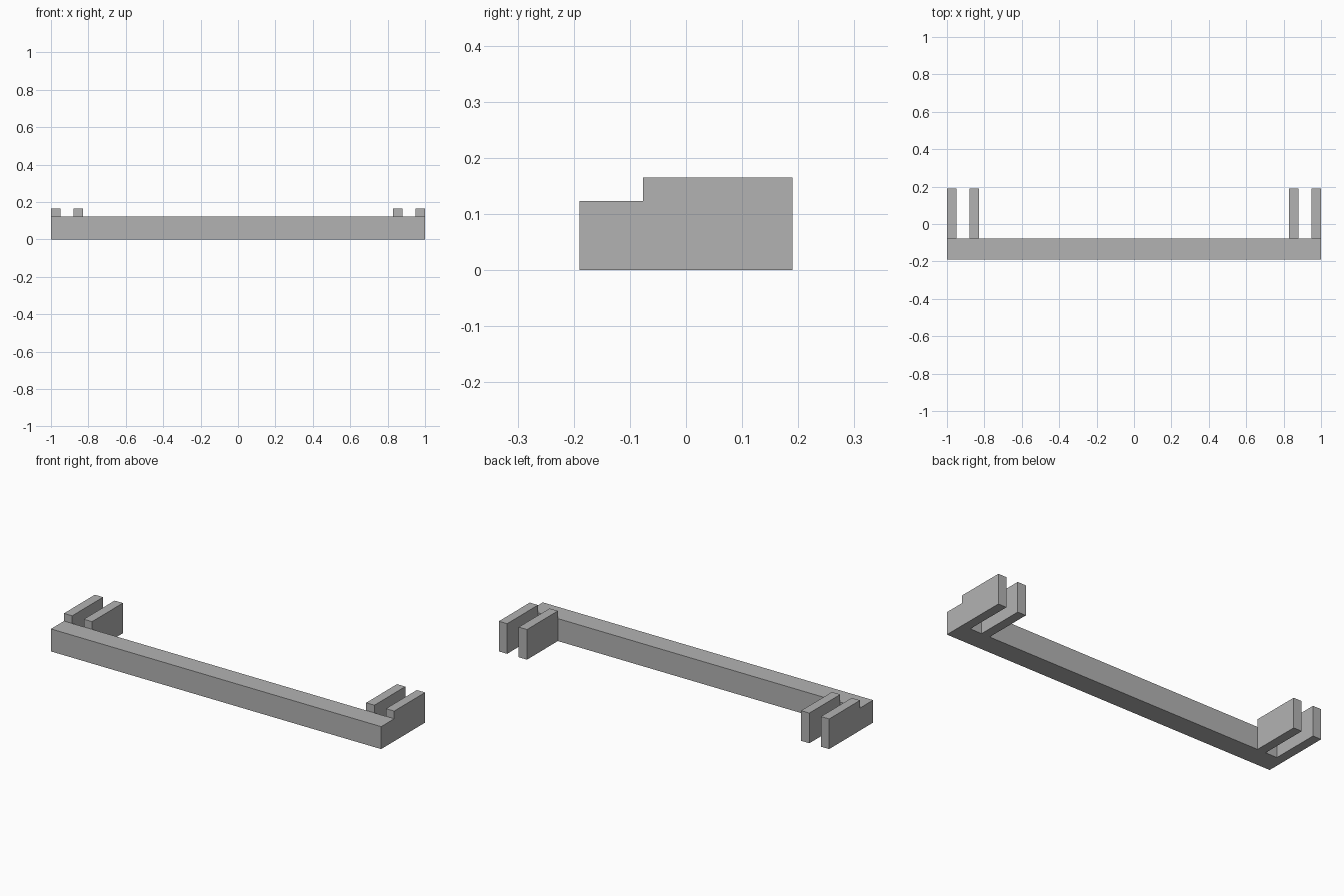
import bpy
import bmesh
from mathutils import Vector

cube = bpy.data.objects.get("Cube")
if cube:
    bpy.data.objects.remove(cube, do_unlink=True)

# Plain grey material
grey = bpy.data.materials.new("plain_grey")
grey.use_nodes = True
colour = (0.45, 0.45, 0.45, 1)
grey.diffuse_color = colour
grey.node_tree.nodes["Principled BSDF"].inputs["Base Color"].default_value = colour


def box(name, low, high):
    """Flat-faced box between two opposite corners."""
    low, high = Vector(low), Vector(high)
    bm = bmesh.new()
    bmesh.ops.create_cube(bm, size=1)
    bmesh.ops.scale(bm, vec=high - low, verts=bm.verts)
    bmesh.ops.translate(bm, vec=(low + high) / 2, verts=bm.verts)
    mesh = bpy.data.meshes.new(name)
    bm.to_mesh(mesh)
    bm.free()
    mesh.materials.append(grey)
    obj = bpy.data.objects.new(name, mesh)
    bpy.context.collection.objects.link(obj)
    return obj


FRONT, JOINT, BACK = -0.19, -0.077, 0.19
BEAM_TOP, PLATE_TOP = 0.123, 0.165
THICKNESS = 0.05

# Long front beam
box("beam", (-1, FRONT, 0), (1, JOINT, BEAM_TOP))

# A pair of bracket plates behind each end of the beam
for side, sign in (("left", 1), ("right", -1)):
    for place, outer in (("outer", 1.0), ("inner", 0.88)):
        x0, x1 = sorted((sign * outer, sign * (outer - THICKNESS)))
        box(f"{side}_{place}_plate", (x0, JOINT, 0), (x1, BACK, PLATE_TOP))
